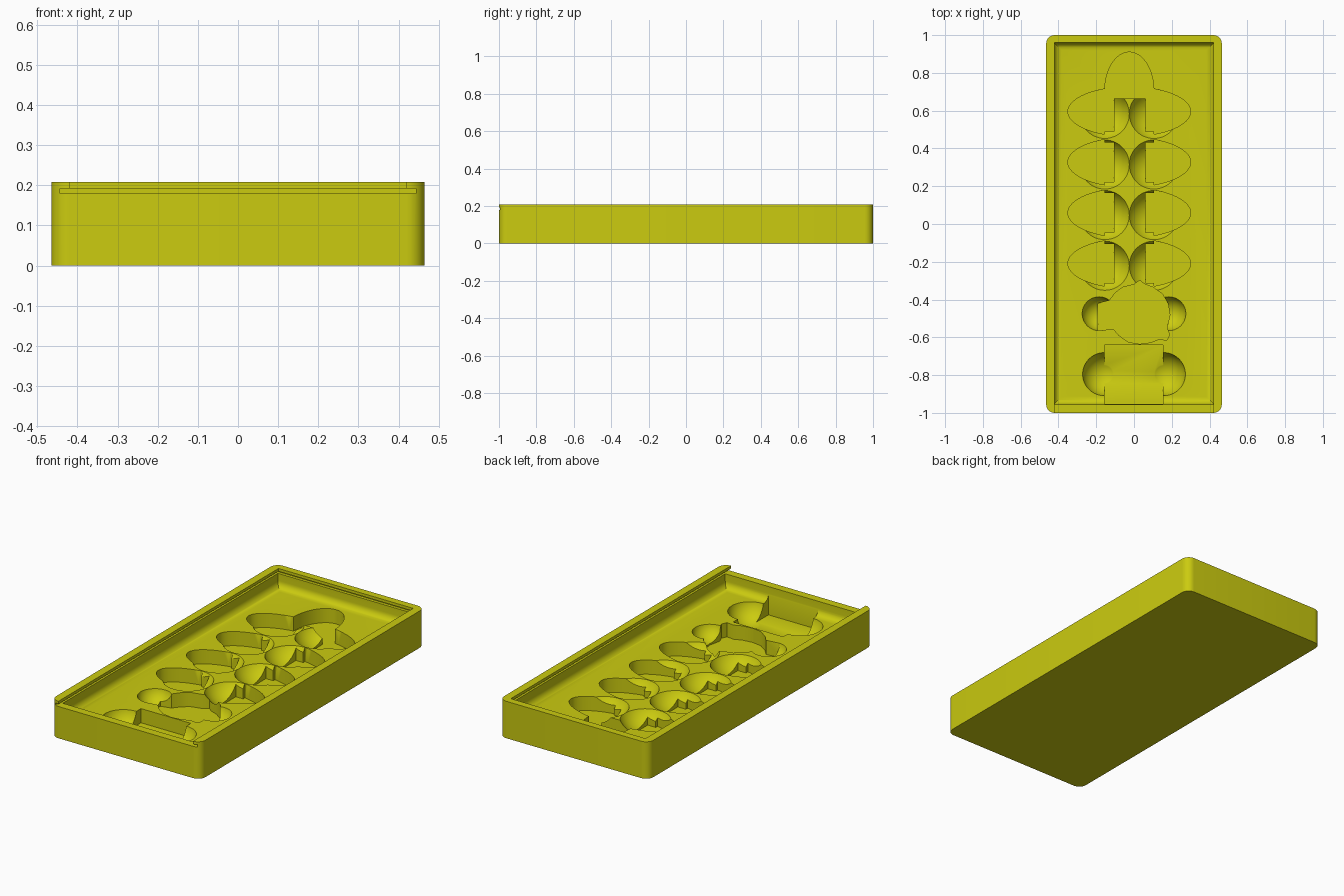
import bpy
import bmesh
from math import cos, sin, pi
from mathutils import Matrix

cube = bpy.data.objects.get("Cube")
if cube:
    bpy.data.objects.remove(cube, do_unlink=True)

HEIGHT, FLOOR, BASE, TOP = 0.208, 0.10, 0.02, 0.17
MID = -0.025                                   # centre line of the pocket row
CELLS = [0.595 - 0.268 * i for i in range(4)]  # lobe pocket centres along y


def finish(bm, name):
    bmesh.ops.recalc_face_normals(bm, faces=bm.faces)
    mesh = bpy.data.meshes.new(name)
    bm.to_mesh(mesh)
    bm.free()
    obj = bpy.data.objects.new(name, mesh)
    bpy.context.collection.objects.link(obj)
    return obj


def box(name, x, y, z, rounded=None, radius=0.04):
    bm = bmesh.new()
    bmesh.ops.create_cube(bm, size=1)
    for v in bm.verts:
        for axis, (low, high) in enumerate((x, y, z)):
            v.co[axis] = low if v.co[axis] < 0 else high
    if rounded:
        edges = [e for e in bm.edges if rounded(*e.verts)]
        bmesh.ops.bevel(bm, geom=edges, offset=radius, segments=8,
                        profile=0.5, affect='EDGES')
    return finish(bm, name)


def prism(name, outline, low=BASE, high=TOP):
    bm = bmesh.new()
    face = bm.faces.new([bm.verts.new((x, y, low)) for x, y in outline])
    top = bmesh.ops.extrude_face_region(bm, geom=[face])["geom"]
    for v in top:
        if isinstance(v, bmesh.types.BMVert):
            v.co.z = high
    return finish(bm, name)


def ball(name, x, y, z, radius):
    bm = bmesh.new()
    bmesh.ops.create_uvsphere(bm, u_segments=48, v_segments=24, radius=radius,
                              matrix=Matrix.Translation((x, y, z)))
    return finish(bm, name)


def carve(target, cutter):
    """Cut one object out of another, then discard the cutter."""
    cutter.hide_render = True
    mod = target.modifiers.new("carve", 'BOOLEAN')
    mod.operation, mod.solver, mod.object = 'DIFFERENCE', 'EXACT', cutter
    bpy.context.view_layer.update()
    graph = bpy.context.evaluated_depsgraph_get()
    mesh = bpy.data.meshes.new_from_object(target.evaluated_get(graph))
    target.modifiers.clear()
    target.data = mesh
    bpy.data.objects.remove(cutter, do_unlink=True)


# Tray body with rounded upright corners
tray = box("tray", (-0.465, 0.465), (-1, 1), (0, HEIGHT),
           lambda a, b: abs(a.co.z - b.co.z) > 0.1, 0.045)

# Main recess with a filleted floor
carve(tray, box("recess", (-0.424, 0.424), (-0.955, 0.961), (FLOOR, 0.186),
                lambda a, b: a.co.z < 0.11 and b.co.z < 0.11, 0.04))

# Sliding lid channel, open at the front
carve(tray, box("lid_slot", (-0.443, 0.443), (-1.1, 0.978), (0.179, 0.192)))
carve(tray, box("lid_opening", (-0.42, 0.42), (-1.1, 0.96), (0.185, 0.3)))

# Oval lobe pockets, leaving a central spine and cross ribs
for y in CELLS:
    oval = [(MID + 0.325 * cos(a * pi / 32), y + 0.131 * sin(a * pi / 32))
            for a in range(64)]
    lobe = prism("lobe", oval)
    spine_top = 0.665 if y == CELLS[0] else y + 0.3
    carve(lobe, box("spine", (-0.105, 0.06), (y - 0.3, spine_top), (-1, 1)))
    for side in (-1, 1):
        if side == 1 and y == CELLS[0]:
            continue
        rib = y + side * 0.134
        carve(lobe, box("rib", (-0.155, 0.105), (rib - 0.03, rib + 0.03), (-1, 1)))
    carve(tray, lobe)

# Egg shaped end pocket and the short neck joining it to the first lobe
egg = [(MID + 0.13 * cos(a * pi / 32), 0.705 + 0.205 * sin(a * pi / 32))
       for a in range(33)]
carve(tray, prism("egg", egg))
carve(tray, box("neck", (-0.105, 0.06), (0.666, 0.74), (BASE, TOP)))

# Scoops meeting at the ridge of the spine
for y in CELLS:
    for side in (-1, 1):
        carve(tray, ball("scoop", MID + side * 0.13, y - 0.012, TOP, 0.148))

# Irregular head pocket
head = [(-0.19, -0.42), (-0.13, -0.405), (-0.1, -0.365), (-0.06, -0.335),
        (0, -0.32), (0.03, -0.298), (0.055, -0.318), (0.1, -0.335),
        (0.15, -0.37), (0.18, -0.42), (0.19, -0.48), (0.175, -0.55),
        (0.188, -0.585), (0.175, -0.615), (0.13, -0.61), (0.09, -0.627),
        (0.03, -0.635), (-0.03, -0.625), (-0.08, -0.59), (-0.11, -0.555),
        (-0.19, -0.565)]
carve(tray, prism("head", head))

# Rectangular front pocket
carve(tray, box("front_pocket", (-0.157, 0.154), (-0.954, -0.64), (BASE, TOP)))

# Finger grips either side of the head and front pockets
for side in (-1, 1):
    carve(tray, ball("head_grip", side * 0.185, -0.475, 0.12, 0.092))
    carve(tray, ball("front_grip", side * 0.158, -0.795, 0.125, 0.117))

# Single flat colour
yellow = bpy.data.materials.new("olive_yellow")
yellow.use_nodes = True
colour = (0.6, 0.6, 0.005, 1)
yellow.diffuse_color = colour
yellow.node_tree.nodes["Principled BSDF"].inputs["Base Color"].default_value = colour
tray.data.materials.clear()
tray.data.materials.append(yellow)
for face in tray.data.polygons:
    face.material_index = 0

bpy.ops.object.select_all(action='DESELECT')
tray.select_set(True)
bpy.context.view_layer.objects.active = tray
bpy.ops.object.shade_smooth_by_angle(angle=pi / 6)
